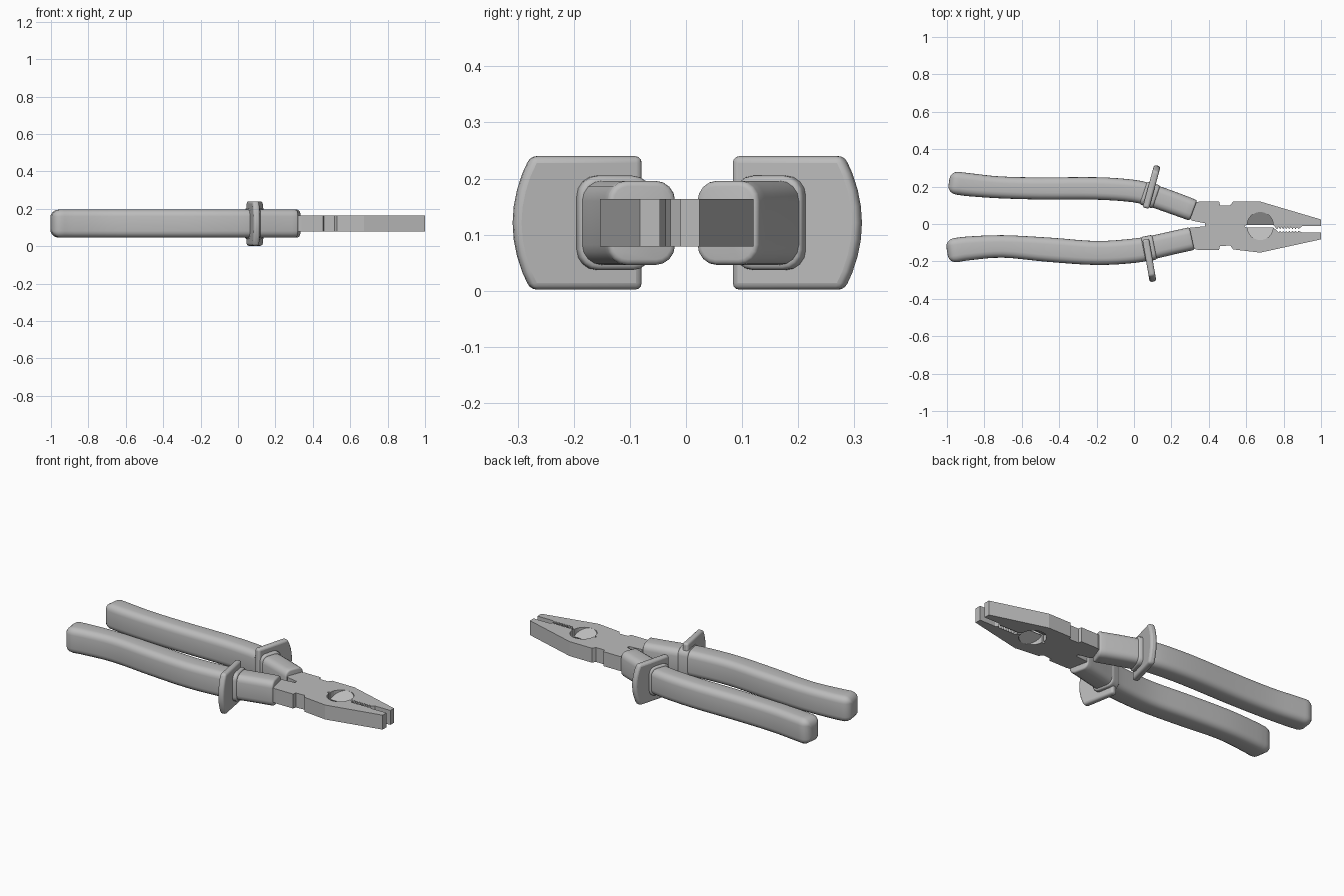
import bpy, bmesh
from math import sin, cos, pi
from mathutils import Vector

if "Cube" in bpy.data.objects:
    bpy.data.objects.remove(bpy.data.objects["Cube"])

MID = 0.121          # height of the centre plane
HALF = 0.0425        # half thickness of the steel
grey = bpy.data.materials.new("grey")
grey.use_nodes = True
grey.diffuse_color = (0.5, 0.5, 0.5, 1)
grey.node_tree.nodes["Principled BSDF"].inputs["Base Color"].default_value = grey.diffuse_color


def finish(name, bm, smooth=False, bevel=0):
    bmesh.ops.recalc_face_normals(bm, faces=bm.faces)
    mesh = bpy.data.meshes.new(name)
    bm.to_mesh(mesh)
    bm.free()
    mesh.materials.append(grey)
    ob = bpy.data.objects.new(name, mesh)
    bpy.context.collection.objects.link(ob)
    if bevel:
        mod = ob.modifiers.new("bevel", "BEVEL")
        mod.width, mod.segments = bevel, 3
        mod.limit_method, mod.angle_limit = "ANGLE", pi / 4
    if smooth:
        bpy.ops.object.select_all(action="DESELECT")
        ob.select_set(True)
        bpy.context.view_layer.objects.active = ob
        bpy.ops.object.shade_smooth_by_angle(angle=pi / 5)
    return ob


def bridge(bm, rings):
    loops = [[bm.verts.new(p) for p in ring] for ring in rings]
    n = len(loops[0])
    for a, b in zip(loops, loops[1:]):
        for i in range(n):
            bm.faces.new((a[i], a[(i + 1) % n], b[(i + 1) % n], b[i]))
    bm.faces.new(loops[0])
    bm.faces.new(loops[-1])


def rounded_ring(centre, tangent, width, height, radius):
    side = Vector((-tangent.y, tangent.x, 0))
    pts = []
    for k, (sx, sz) in enumerate(((1, 1), (-1, 1), (-1, -1), (1, -1))):
        for j in range(5):
            a = (k + j / 4) * pi / 2
            u = sx * (width / 2 - radius) + radius * cos(a)
            v = sz * (height / 2 - radius) + radius * sin(a)
            pts.append(centre + side * u + Vector((0, 0, v)))
    return pts


def grip_loft(name, path, height, cap_start, cap_end):
    """Sweep a rounded rectangle along x, y, width points with rounded ends."""
    P = [Vector(p) for p in path]
    P = [2 * P[0] - P[1]] + P + [2 * P[-1] - P[-2]]
    samples = []
    for i in range(1, len(P) - 2):
        a, b, c, d = P[i - 1:i + 3]
        for j in range(4):
            t = j / 4
            samples.append(b + (c - a) * t / 2 + (a * 2 - b * 5 + c * 4 - d) * t * t / 2
                           + (b * 3 - a - c * 3 + d) * t ** 3 / 2)
    samples.append(P[-2])
    rings = []
    last = len(samples) - 1
    for i, s in enumerate(samples):
        tan = samples[min(i + 1, last)] - samples[max(i - 1, 0)]
        tan = Vector((tan.x, tan.y, 0)).normalized()
        centre = Vector((s.x, s.y, MID))
        steps = [(0, 0)]
        if i == 0:
            steps = [(-cap_start * cos(a), cap_start * (1 - sin(a)))
                     for a in (k * pi / 8 for k in range(5))]
        elif i == last:
            steps = [(cap_end * sin(a), cap_end * (1 - cos(a)))
                     for a in (k * pi / 6 for k in range(4))]
        for shift, inset in steps:
            rings.append(rounded_ring(centre + tan * shift, tan, s.z - 2 * inset,
                                      height - 2 * inset, max(0.036 - inset, 0.008)))
    bm = bmesh.new()
    bridge(bm, rings)
    return finish(name, bm, smooth=True)


def guard_plate(name, base, tip):
    """Hand guard: plate with a bowed outer edge, standing across the grip."""
    base, tip = Vector((*base, 0)), Vector((*tip, 0))
    out = (tip - base).normalized()
    across = Vector((out.y, -out.x, 0)) * 0.018
    length = (tip - base).length
    profile = [(0, 0.002), (0, 0.24)]
    for k in range(9):
        s = 1 - k / 4
        profile.append((length - 0.032 * s * s, MID + 0.119 * s))
    rings = [[base + out * u + Vector((0, 0, z)) + across * side for u, z in profile]
             for side in (-1, 1)]
    bm = bmesh.new()
    bridge(bm, rings)
    return finish(name, bm, smooth=True, bevel=0.012)


def slab(name, outline):
    bm = bmesh.new()
    bridge(bm, [[(x, y, MID + s * HALF) for x, y in outline] for s in (-1, 1)])
    return finish(name, bm)


def half_circle(cx, cy, r, sign):
    """Points from the rear to the front of a half circle."""
    return [(cx - r * cos(k * pi / 16), cy + sign * r * sin(k * pi / 16)) for k in range(17)]


def cutter_edge(name, arc, sign):
    """Wedge filling half of the hole, ground down to a cutting edge."""
    y0 = arc[0][1]
    reach = max(abs(y - y0) for x, y in arc)
    bm = bmesh.new()
    rings = []
    for s in (-1, 1):
        rings.append([(x, y, MID + s * (0.001 + (HALF - 0.001) * abs(y - y0) / reach)) for x, y in arc])
    bridge(bm, rings)
    return finish(name, bm)


def teeth(start, end, count, low, high):
    step = (end - start) / count
    pts = []
    for k in range(count):
        x = start + k * step
        pts += [(x, low), (x + step / 2, high)]
    return pts + [(end, low)]


# Grips
left_path = [(-.945, .218, .122), (-.88, .21, .123), (-.72, .196, .117), (-.5, .19, .118),
             (-.2, .19, .12), (0, .176, .12), (.1, .15, .12), (.2, .116, .12), (.308, .076, .117)]
right_path = [(-.955, -.14, .13), (-.88, -.13, .127), (-.7, -.12, .12), (-.45, -.138, .13),
              (-.2, -.155, .128), (0, -.143, .13), (.1, -.125, .126), (.2, -.102, .124),
              (.3, -.08, .124)]
grip_loft("left_grip", left_path, 0.15, 0.045, 0.01)
grip_loft("right_grip", right_path, 0.15, 0.045, 0.01)

# Hand guards with the thickened collars at their feet
guard_plate("left_guard", (.063, .085), (.125, .312))
guard_plate("right_guard", (.062, -.08), (.102, -.308))
grip_loft("left_collar", [(.06, .164, .13), (.11, .147, .13)], 0.168, 0.01, 0.01)
grip_loft("right_collar", [(.06, -.134, .135), (.1, -.126, .135)], 0.168, 0.01, 0.01)

# Jaws with tang, shoulder notch, hole and gripping teeth
left_arc = half_circle(.675, -.006, .07, 1)
right_arc = half_circle(.675, -.018, .068, -1)
slab("left_jaw", [(.27, .06), (.31, .018), (.38, .004), (.38, -.012), (.59, -.012), (.6, -.006)]
     + left_arc + teeth(.765, .88, 7, -.028, -.016)
     + [(.9, -.01), (1, -.01), (1, .024), (.675, .12), (.53, .12), (.515, .1),
        (.46, .1), (.455, .12), (.35, .12), (.29, .105)])
slab("right_jaw", [(.26, -.06), (.3, -.02), (.38, -.012), (.59, -.012), (.6, -.018)]
     + right_arc + teeth(.765, .88, 7, -.036, -.046)
     + [(.9, -.046), (1, -.046), (1, -.082), (.675, -.153), (.53, -.136), (.515, -.115),
        (.46, -.118), (.455, -.138), (.34, -.138), (.28, -.12)])
cutter_edge("left_cutter", left_arc, 1)
cutter_edge("right_cutter", right_arc, -1)
